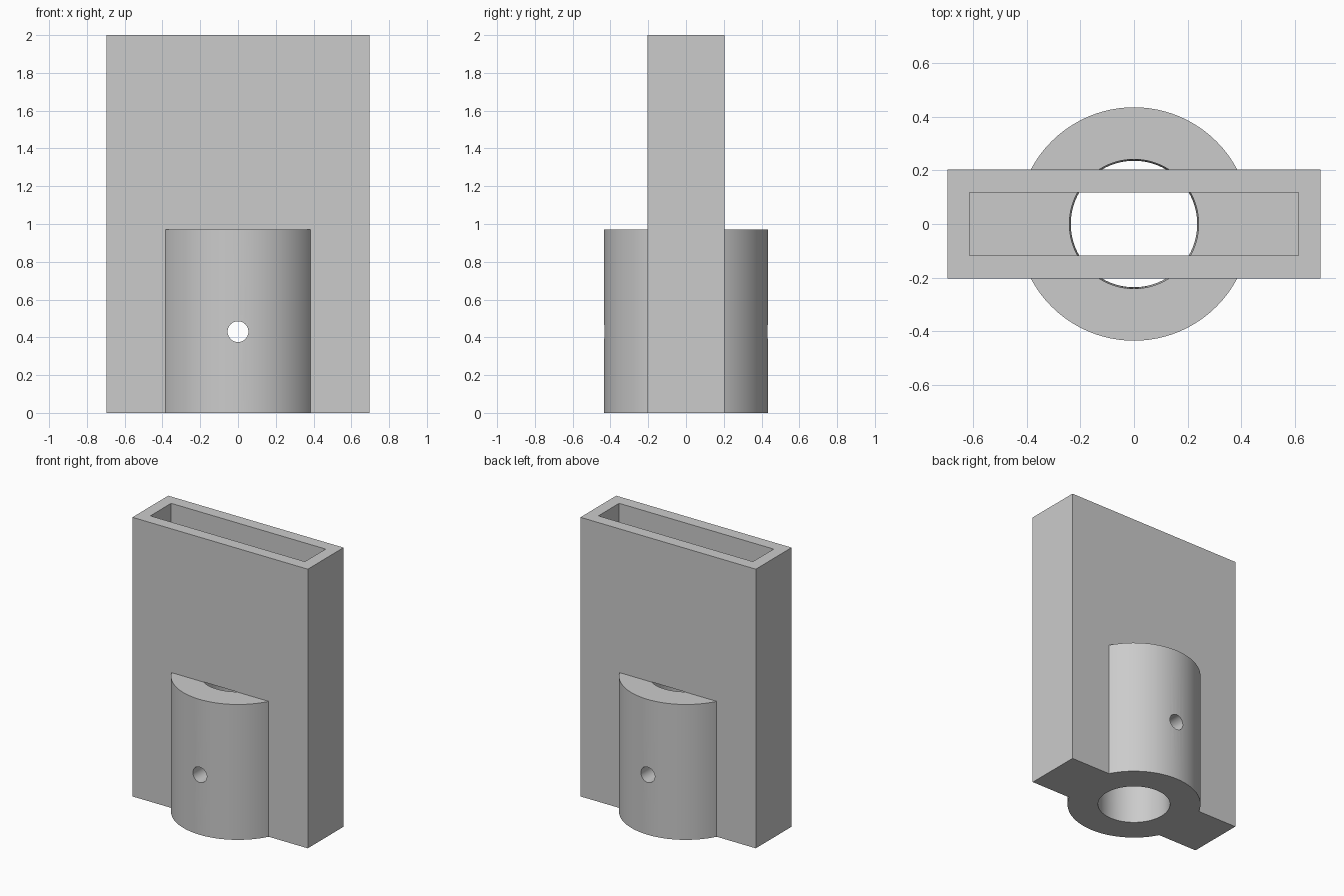
import bpy
import math

cube = bpy.data.objects.get("Cube")
if cube:
    bpy.data.objects.remove(cube, do_unlink=True)

# Single matte grey
grey = bpy.data.materials.new("light_grey")
grey.use_nodes = True
colour = (0.6, 0.6, 0.6, 1)
grey.diffuse_color = colour
grey.node_tree.nodes["Principled BSDF"].inputs["Base Color"].default_value = colour


def box(name, width, depth, bottom, top):
    bpy.ops.mesh.primitive_cube_add(size=1, location=(0, 0, (bottom + top) / 2))
    ob = bpy.context.object
    ob.name = name
    ob.scale = (width, depth, top - bottom)
    bpy.ops.object.transform_apply(location=True, rotation=True, scale=True)
    ob.data.materials.append(grey)
    return ob


def cone(name, r_low, r_high, length, centre_z, sides=96, tilt=0):
    bpy.ops.mesh.primitive_cone_add(vertices=sides, radius1=r_low, radius2=r_high,
                                    depth=length, location=(0, 0, centre_z),
                                    rotation=(tilt, 0, 0))
    ob = bpy.context.object
    ob.name = name
    bpy.ops.object.transform_apply(location=True, rotation=True, scale=True)
    ob.data.materials.append(grey)
    return ob


def combine(target, tool, operation):
    tool.hide_render = True
    mod = target.modifiers.new(tool.name, 'BOOLEAN')
    mod.operation = operation
    mod.solver = 'EXACT'
    mod.object = tool
    bpy.context.view_layer.objects.active = target
    bpy.ops.object.modifier_apply(modifier=mod.name)
    bpy.data.objects.remove(tool, do_unlink=True)


SOCKET_TOP = 0.97

# Flat upright body with a round socket through its lower half
body = box("flat_sleeve_with_round_socket", 1.39, 0.405, 0, 2)
combine(body, cone("socket", 0.435, 0.435, SOCKET_TOP, SOCKET_TOP / 2), 'UNION')

# Slightly tapered bore from below, meeting the slot from above
combine(body, cone("bore", 0.235, 0.241, SOCKET_TOP + 0.1, SOCKET_TOP / 2 - 0.049), 'DIFFERENCE')
combine(body, box("slot", 1.225, 0.235, SOCKET_TOP, 2.1), 'DIFFERENCE')

# Cross pin hole, front to back
combine(body, cone("pin_hole", 0.055, 0.055, 1.2, 0.43, 48, math.pi / 2), 'DIFFERENCE')

# Smooth round walls, crisp edges
bpy.ops.object.select_all(action='DESELECT')
body.select_set(True)
bpy.context.view_layer.objects.active = body
bpy.ops.object.shade_smooth_by_angle(angle=math.radians(30))
